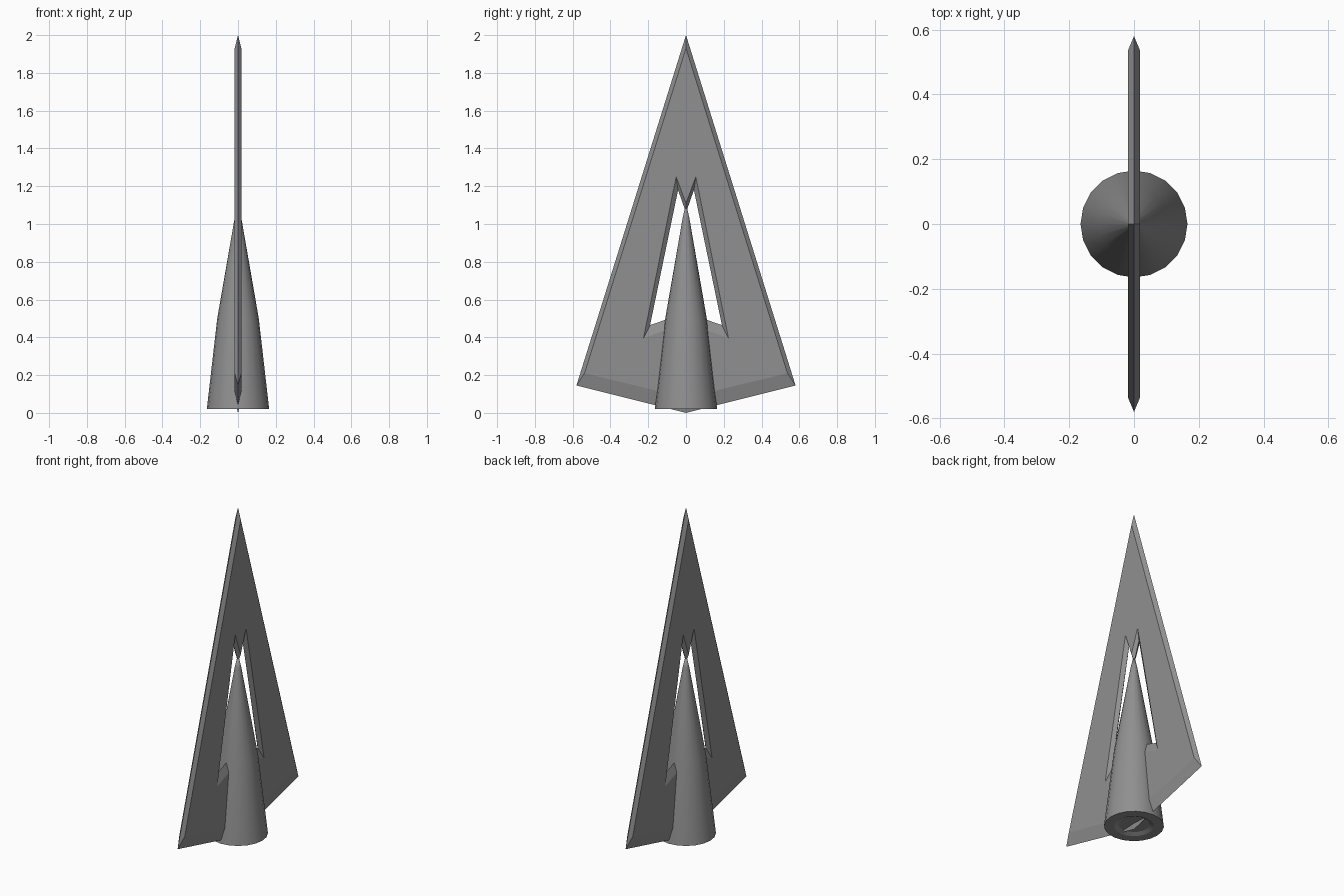
import bpy, bmesh, math

cube = bpy.data.objects.get("Cube")
if cube:
    bpy.data.objects.remove(cube, do_unlink=True)

# Single grey metal
metal = bpy.data.materials.new("grey metal")
metal.use_nodes = True
COLOR = (0.28, 0.28, 0.28, 1)
metal.diffuse_color = COLOR
metal.node_tree.nodes["Principled BSDF"].inputs["Base Color"].default_value = COLOR


def make_object(name, bm):
    bmesh.ops.recalc_face_normals(bm, faces=bm.faces)
    mesh = bpy.data.meshes.new(name)
    bm.to_mesh(mesh)
    bm.free()
    mesh.materials.append(metal)
    obj = bpy.data.objects.new(name, mesh)
    bpy.context.collection.objects.link(obj)
    return obj


# Blade: one quarter, from the sharp edge (x = 0) to the flat face, then mirrored
HALF = 0.018
edge = [(0, 2.0), (0.58, 0.145), (0, 0.0), (0, 0.53),
        (0.19, 0.465), (0.042, 1.18), (0, 1.06)]
flat = [(0, 1.93), (0.537, 0.21), (0, 0.08), (0, 0.48),
        (0.225, 0.395), (0.052, 1.25), (0, 1.11)]
bm = bmesh.new()
ev = [bm.verts.new((0, y, z)) for y, z in edge]
fv = [bm.verts.new((HALF, y, z)) for y, z in flat]
bm.faces.new(fv)
for i in range(len(edge)):
    j = (i + 1) % len(edge)
    if edge[i][0] or edge[j][0]:          # leave the centre line open
        bm.faces.new((ev[i], ev[j], fv[j], fv[i]))
bmesh.ops.recalc_face_normals(bm, faces=bm.faces)
if fv[0].link_faces[0].normal.x < 0 and len(fv[0].link_faces) == 1:
    bmesh.ops.reverse_faces(bm, faces=bm.faces)
# mirror across both centre planes
for axis in (0, 1):
    copy = bmesh.ops.duplicate(bm, geom=bm.verts[:] + bm.edges[:] + bm.faces[:])["geom"]
    for v in copy:
        if isinstance(v, bmesh.types.BMVert):
            v.co[axis] *= -1
bmesh.ops.remove_doubles(bm, verts=bm.verts, dist=0.0005)
make_object("blade", bm)

# Socket: revolved profile with a shallow recess underneath
SIDES = 20
profile = [(0.085, 0.032), (0.11, 0.02), (0.165, 0.02), (0.11, 0.5), (0.018, 1.03)]
bm = bmesh.new()
rings = [[bm.verts.new((r * math.cos(math.tau * k / SIDES),
                        r * math.sin(math.tau * k / SIDES), z))
          for k in range(SIDES)] for r, z in profile]
for low, high in zip(rings, rings[1:]):
    for k in range(SIDES):
        n = (k + 1) % SIDES
        bm.faces.new((low[k], low[n], high[n], high[k]))
bm.faces.new(rings[0])                    # recess floor
tip = bm.verts.new((0, 0, 1.11))
for k in range(SIDES):
    bm.faces.new((rings[-1][k], rings[-1][(k + 1) % SIDES], tip))
socket = make_object("socket", bm)
bpy.ops.object.select_all(action='DESELECT')
socket.select_set(True)
bpy.context.view_layer.objects.active = socket
bpy.ops.object.shade_smooth_by_angle(angle=math.radians(25))
